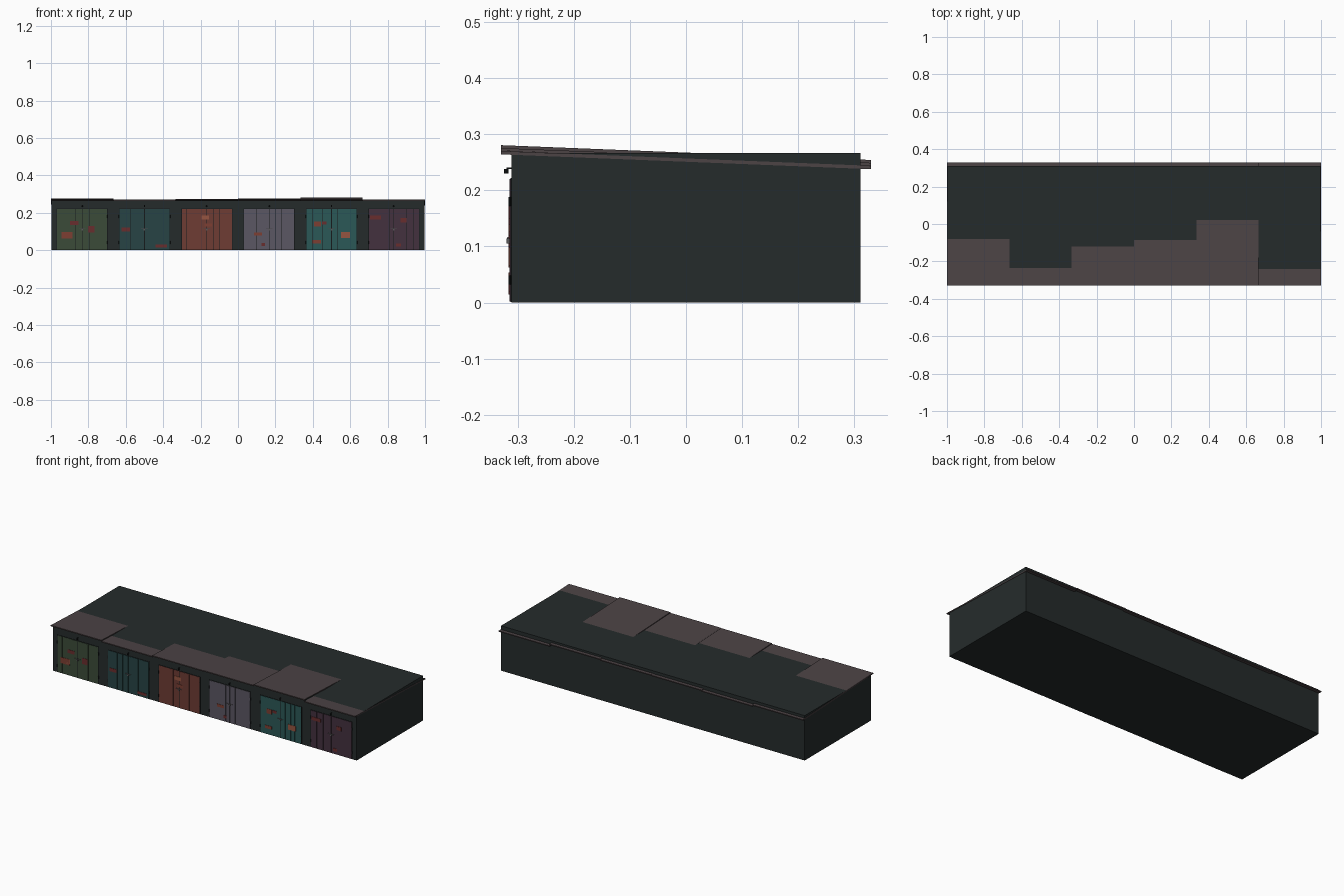
import bpy, math, random
random.seed(4)
U = 1 / 3          # width of one garage


def mat(name, r, g, b):
    m = bpy.data.materials.new(name)
    m.diffuse_color = [((c / 255 + 0.055) / 1.055) ** 2.4 for c in (r, g, b)] + [1]
    return m


def box(name, x0, x1, y0, y1, z0, z1, m):
    bpy.ops.mesh.primitive_cube_add(size=1, location=((x0 + x1) / 2, (y0 + y1) / 2, (z0 + z1) / 2))
    o = bpy.context.object
    o.name = name
    o.scale = (x1 - x0, y1 - y0, z1 - z0)
    o.data.materials.append(m)
    return o


def rod(name, x, y, z, radius, length, m, along_x=True):
    rot = (0, math.pi / 2, 0) if along_x else (0, 0, 0)
    bpy.ops.mesh.primitive_cylinder_add(vertices=10, radius=radius, depth=length,
                                        location=(x, y, z), rotation=rot)
    o = bpy.context.object
    o.name = name
    o.data.materials.append(m)
    bpy.ops.object.shade_smooth_by_angle()
    return o


wall = mat("wall", 37, 43, 43)
dark = mat("dark_gap", 22, 26, 27)
sheet = mat("roof_sheet", 76, 67, 69)
steel = mat("steel", 90, 88, 90)
rust = mat("rust", 125, 62, 50)
red = mat("dark_red", 105, 45, 45)
tan = mat("tan", 150, 85, 65)
doors = [mat("door_paint", *c) for c in ((59, 75, 57), (39, 68, 69), (110, 60, 52),
                                         (91, 87, 99), (43, 88, 87), (67, 49, 62))]

# main block
box("garage_block", -0.998, 0.998, -0.311, 0.311, 0, 0.2665, wall)

# y at which each tilted roof sheet sinks into the flat roof
sink = [-0.08, -0.235, -0.12, -0.085, 0.02, -0.24]
SLOPE, THICK = 0.04, 0.006

for i in range(6):
    cx = -1 + U * (i + 0.5)

    # tilted roof sheet, overhanging front and back
    zc = 0.2665 + SLOPE * sink[i] - THICK / 2
    s = box("roof_sheet", cx - U / 2, cx + U / 2, -0.33, 0.33, zc - THICK / 2, zc + THICK / 2, sheet)
    s.rotation_euler.x = -math.atan(SLOPE)

    # door recess and two planked leaves
    box("door_backing", cx - 0.137, cx + 0.137, -0.3125, -0.30, 0.001, 0.222, dark)
    for side in (-1, 1):
        widths = [random.uniform(0.7, 1.3) for _ in range(4)]
        k = 0.133 / sum(widths)
        x = 0.0015
        for w in widths:
            a, b = cx + side * x, cx + side * (x + w * k - 0.0012)
            box("door_plank", min(a, b), max(a, b), -0.315 + random.uniform(0, 0.001),
                -0.308, 0.002, 0.22, doors[i])
            x += w * k
        # hinges
        for z in (0.04, 0.18):
            rod("hinge", cx + side * 0.136, -0.314, z, 0.002, 0.016, dark, False)

    # latch bar and padlock
    rod("latch_bar", cx, -0.3175, 0.115, 0.0018, 0.036, steel)
    box("padlock", cx - 0.004, cx + 0.004, -0.320, -0.315, 0.105, 0.114, steel)

    # small lamp above the door
    box("lamp_arm", cx - 0.002, cx + 0.002, -0.32, -0.31, 0.238, 0.241, dark)
    rod("lamp", cx, -0.32, 0.234, 0.004, 0.008, dark, False)

# posters and repair patches on the doors: x, z, width, height, material
patches = [(-0.915, 0.08, 0.06, 0.035, rust), (-0.895, 0.083, 0.022, 0.03, tan),
           (-0.785, 0.112, 0.035, 0.035, red), (-0.875, 0.145, 0.045, 0.02, red),
           (-0.6, 0.11, 0.045, 0.02, red), (-0.41, 0.022, 0.06, 0.015, red),
           (-0.175, 0.175, 0.042, 0.022, tan), (-0.16, 0.135, 0.04, 0.015, rust),
           (0.107, 0.087, 0.045, 0.016, rust), (0.135, 0.03, 0.02, 0.017, red),
           (0.425, 0.14, 0.035, 0.028, rust), (0.462, 0.146, 0.025, 0.016, red),
           (0.575, 0.082, 0.05, 0.032, tan), (0.42, 0.045, 0.045, 0.018, rust),
           (0.735, 0.175, 0.06, 0.02, red), (0.858, 0.027, 0.026, 0.017, red),
           (0.885, 0.16, 0.03, 0.022, red)]
for x, z, w, h, m in patches:
    box("door_patch", x - w / 2, x + w / 2, -0.3165, -0.3145, z - h / 2, z + h / 2, m)
